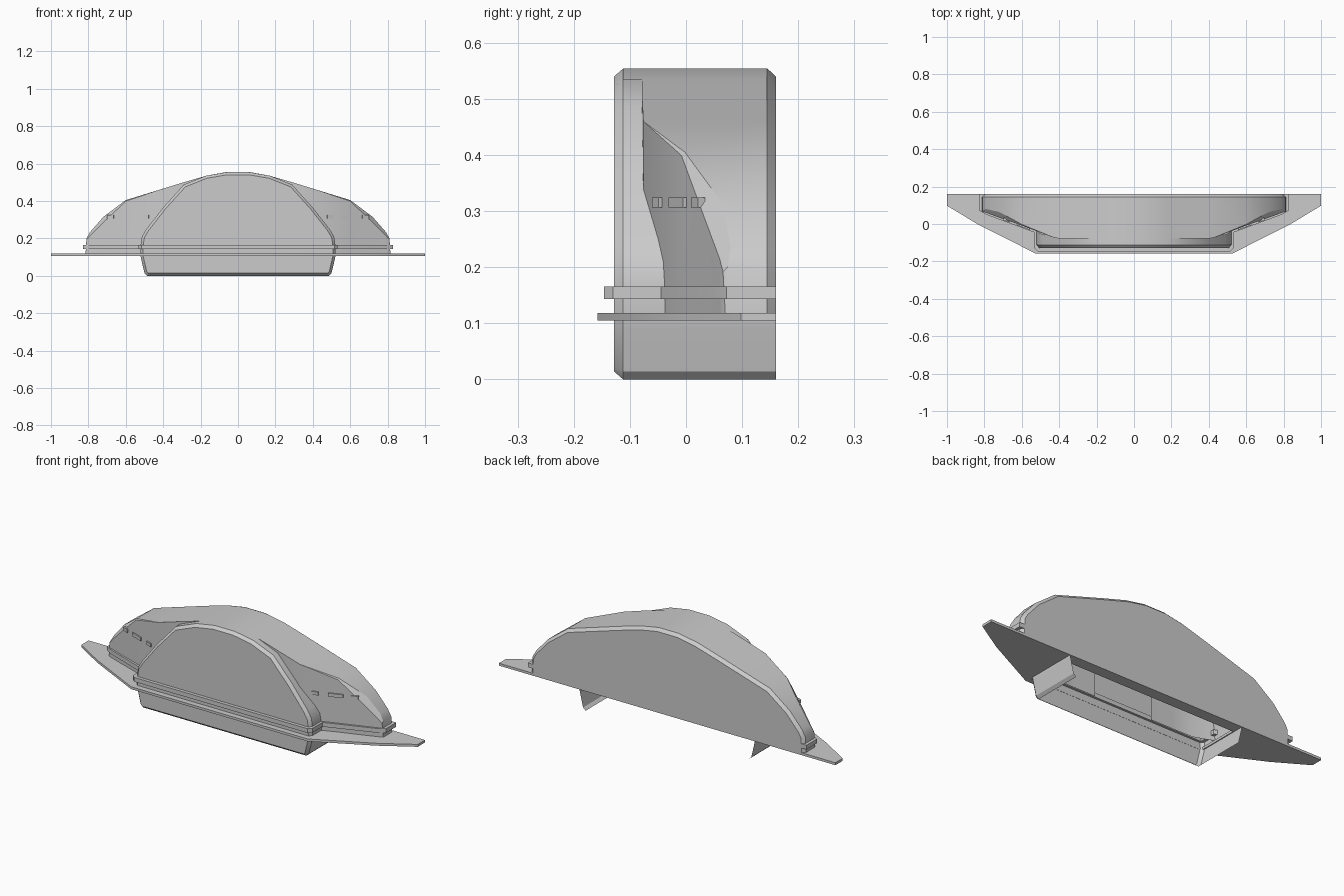
import bpy, bmesh, math
from mathutils import Vector

if "Cube" in bpy.data.objects:
    bpy.data.objects.remove(bpy.data.objects["Cube"])


def make(name, verts, faces, angle=28):
    me = bpy.data.meshes.new(name)
    me.from_pydata(verts, [], faces)
    bm = bmesh.new()
    bm.from_mesh(me)
    bmesh.ops.remove_doubles(bm, verts=bm.verts, dist=0.0002)
    bmesh.ops.recalc_face_normals(bm, faces=bm.faces)
    bm.to_mesh(me)
    bm.free()
    ob = bpy.data.objects.new(name, me)
    bpy.context.collection.objects.link(ob)
    bpy.ops.object.select_all(action='DESELECT')
    ob.select_set(True)
    bpy.context.view_layer.objects.active = ob
    bpy.ops.object.shade_smooth_by_angle(angle=math.radians(angle))
    return ob


def both(half):
    """Mirror a right-hand half outline into a full closed outline."""
    return half + [(-x, b) for x, b in reversed(half)]


def inset(pts, d):
    """Inset a closed counter-clockwise outline."""
    out = []
    for i, p in enumerate(pts):
        p = Vector(p)
        a = (p - Vector(pts[i - 1])).normalized()
        b = (Vector(pts[(i + 1) % len(pts)]) - p).normalized()
        na, nb = Vector((-a.y, a.x)), Vector((-b.y, b.x))
        out.append(tuple(p + (na + nb) * d / (1 + na.dot(nb))))
    return out


def loop_faces(n, a, b, closed=True):
    return [(a + i, a + (i + 1) % n, b + (i + 1) % n, b + i)
            for i in range(n if closed else n - 1)]


def ring_plate(name, outer, inner, z0, z1):
    """Flat band between two outlines with equal point counts."""
    n = len(outer)
    v = [(x, y, z) for pts, z in ((outer, z0), (outer, z1), (inner, z1), (inner, z0))
         for x, y in pts]
    f = []
    for k in range(4):
        f += loop_faces(n, k * n, (k + 1) % 4 * n)
    return make(name, v, f)


# central dome: front shell, open underneath and at the lower back
dome = both([(.485, 0), (.5, .014), (.518, .09), (.522, .11), (.52, .17), (.514, .21),
             (.49, .25), (.40, .365), (.29, .487), (.17, .535), (.06, .554)])
n = len(dome)
v = [(x, -.128, z) for x, z in inset(dome, .014)]
v += [(x, -.112, z) for x, z in dome]
v += [(x, .16 if z <= .11 else .144, z) for x, z in dome]
make("dome_shell", v, [tuple(range(n))] + loop_faces(n, 0, n) + loop_faces(n, n, 2 * n, False))

# flat back panel with bevelled edge, over the full width
back = both([(.815, .112), (.81, .2), (.79, .235), (.72, .315), (.6, .405),
             (.3, .497), (.17, .535), (.06, .555)])
rim_in = [(x, .112 if z < .15 else z) for x, z in inset(back, .015)]
n = len(back)
v = [(x, .144, z) for x, z in back] + [(x, .16, z) for x, z in rim_in]
make("back_panel", v, [tuple(range(n, 2 * n))] + loop_faces(n, 0, n, False))

# side fairings: x, top height, front y, softening of the top edge
cols = [(.17, .535, -.078, 0), (.3, .497, -.078, 0), (.42, .46, -.076, 0),
        (.6, .405, -.008, .006), (.72, .315, .034, .03), (.79, .235, .06, .02),
        (.81, .2, .066, .008), (.815, .118, .07, 0)]
m = len(cols)
for s, side in ((1, "right"), (-1, "left")):
    v = [(s * x, .144, z) for x, z, y, c in cols]
    v += [(s * x, y + c, z) for x, z, y, c in cols]
    v += [(s * x, y, z - c) for x, z, y, c in cols]
    v += [(s * x, y, .118) for x, z, y, c in cols]
    f = []
    for k in range(3):
        f += loop_faces(m, k * m, (k + 1) * m, False)
    make("fairing_" + side, v, f)
    # small vents on the slanted fairing front
    for i, (x, w) in enumerate(((.492, .034), (.59, .075), (.68, .036))):
        bpy.ops.mesh.primitive_cube_add(size=1, location=(s * x, -.012 + .37 * (x - .59), .315),
                                        rotation=(0, 0, s * math.atan(.37)))
        vent = bpy.context.object
        vent.name = f"vent_{side}_{i + 1}"
        vent.scale = (w, .014, .018)

# raised trim band round the base
trim = both([(-.5, -.146), (.515, -.146), (.533, -.13), (.533, -.045), (.79, .05),
             (.828, .072), (.828, .16)][1:])
trim = [(x, y) for x, y in trim]
ring_plate("base_trim", trim, [(x, min(y, .158)) for x, y in inset(trim, .03)], .143, .166)

# thin base plate with the opening beneath the dome
plate = both([(.525, -.158), (.83, -.005), (1, .098), (1, .16)])
hole = both([(.515, -.127), (.516, -.05), (.516, .03), (.516, .1)])
ring_plate("base_plate", plate, hole, .105, .118)
